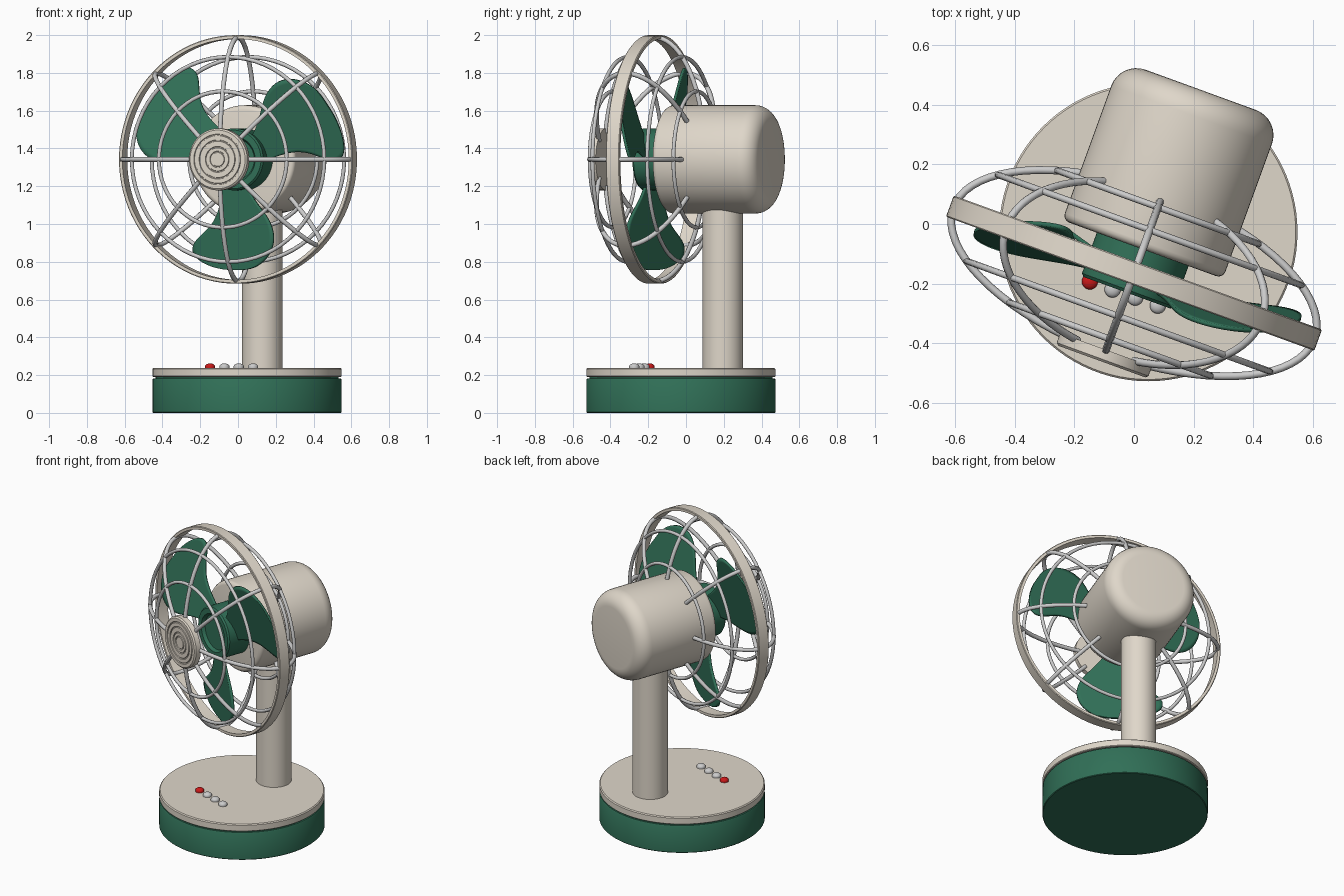
import bpy, bmesh
from math import cos, sin, pi, acos, radians
from mathutils import Matrix, Vector

if "Cube" in bpy.data.objects:
    bpy.data.objects.remove(bpy.data.objects["Cube"])


def material(name, rgb):
    m = bpy.data.materials.new(name)
    m.diffuse_color = (*rgb, 1)
    m.use_nodes = True
    m.node_tree.nodes["Principled BSDF"].inputs["Base Color"].default_value = m.diffuse_color
    return m


CREAM = material("cream", (0.74, 0.68, 0.59))
GREEN = material("green", (0.03, 0.16, 0.095))
RED = material("red", (0.6, 0.01, 0.01))

# Head frame: local x right, y up, z towards the front of the fan, turned 20 degrees
T = radians(20)
HEAD = Matrix(((cos(T), 0, -sin(T), 0),
               (-sin(T), 0, -cos(T), -0.165),
               (0, 1, 0, 1.342),
               (0, 0, 0, 1)))


def finish(obj, mat, matrix, angle=35):
    obj.matrix_world = matrix
    if mat:
        obj.data.materials.append(mat)
    bpy.ops.object.select_all(action='DESELECT')
    obj.select_set(True)
    bpy.context.view_layer.objects.active = obj
    if obj.type == 'CURVE':
        bpy.ops.object.convert(target='MESH')
    bpy.ops.object.shade_smooth_by_angle(angle=radians(angle))
    return obj


def mesh_object(name, bm, mat, matrix):
    bmesh.ops.recalc_face_normals(bm, faces=bm.faces)
    me = bpy.data.meshes.new(name)
    bm.to_mesh(me)
    bm.free()
    obj = bpy.data.objects.new(name, me)
    bpy.context.collection.objects.link(obj)
    return finish(obj, mat, matrix)


def lathe(name, profile, mat, matrix, sides=64, closed=False):
    """Spin (radius, height) points around local z."""
    bm = bmesh.new()
    vs = [bm.verts.new((r, 0, z)) for r, z in profile]
    es = [bm.edges.new(p) for p in zip(vs, vs[1:])]
    if closed:
        es.append(bm.edges.new((vs[-1], vs[0])))
    bmesh.ops.spin(bm, geom=vs + es, cent=(0, 0, 0), axis=(0, 0, 1),
                   angle=2 * pi, steps=sides, use_duplicate=False)
    bmesh.ops.remove_doubles(bm, verts=bm.verts, dist=1e-5)
    return mesh_object(name, bm, mat, matrix)


def wires(name, paths, radius, cyclic):
    cu = bpy.data.curves.new(name, 'CURVE')
    cu.dimensions = '3D'
    cu.bevel_depth = radius
    cu.bevel_resolution = 2
    cu.use_fill_caps = True
    for path in paths:
        sp = cu.splines.new('POLY')
        sp.points.add(len(path) - 1)
        for p, co in zip(sp.points, path):
            p.co = (*co, 1)
        sp.use_cyclic_u = cyclic
        sp.use_smooth = True
    obj = bpy.data.objects.new(name, cu)
    bpy.context.collection.objects.link(obj)
    return finish(obj, None, HEAD, 50)


# Base and pole
BASE = Matrix.Translation((0.048, -0.027, 0))
lathe("base_body", [(0, 0), (0.497, 0), (0.501, 0.004), (0.501, 0.176), (0.497, 0.182),
                    (0.485, 0.182), (0.485, 0.192), (0, 0.192)], GREEN, BASE, 96)
lathe("base_top", [(0, 0.19), (0.497, 0.19), (0.501, 0.194), (0.501, 0.232),
                   (0.495, 0.238), (0, 0.238)], CREAM, BASE, 96)
lathe("pole", [(0, 0.23), (0.107, 0.23), (0.107, 1.12), (0, 1.12)], CREAM,
      Matrix.Translation((0.128, 0.195, 0)), 48)

# Control buttons
for i in range(4):
    place = Matrix.Translation((-0.148 + 0.076 * i, -0.193 - 0.027 * i, 0.236))
    dome = [(0.027 * cos(a * pi / 12), 0.009 + 0.017 * sin(a * pi / 12)) for a in range(7)]
    lathe(f"button_{i + 1}", [(0, 0), (0.027, 0)] + dome, RED if i == 0 else None, place, 24)

# Motor housing with a large rounding at the back
back = [(0.197 + 0.09 * cos(a * pi / 16), -0.565 - 0.09 * sin(a * pi / 16)) for a in range(9)]
front = [(0.262 + 0.025 * sin(a * pi / 8), -0.11 + 0.025 * cos(a * pi / 8)) for a in range(5)]
lathe("motor_housing", [(0, -0.085)] + front + back + [(0, -0.655)], CREAM, HEAD)

# Blade hub
lathe("blade_hub", [(0, 0.05), (0.11, 0.05), (0.122, 0.07), (0.155, 0.07), (0.164, 0.06),
                    (0.164, -0.1), (0, -0.1)], GREEN, HEAD)

# Three pitched blades: rows of (radius, clockwise edge, anticlockwise edge)
ROWS = [(0.11, -0.08, 0.05), (0.2, -0.092, 0.09), (0.3, -0.12, 0.19), (0.37, -0.175, 0.225),
        (0.43, -0.265, 0.232), (0.49, -0.285, 0.212), (0.54, -0.235, 0.17),
        (0.575, -0.14, 0.11), (0.585, -0.06, 0.05)]
for k in range(3):
    bm = bmesh.new()
    grid = []
    for r, t0, t1 in ROWS:
        row = []
        for j in range(6):
            t = t0 + (t1 - t0) * j / 5
            row.append(bm.verts.new((r, t, 0.015 + 0.28 * t)))
        grid.append(row)
    for a, b in zip(grid, grid[1:]):
        for j in range(5):
            bm.faces.new((a[j], b[j], b[j + 1], a[j + 1]))
    blade = mesh_object(f"blade_{k + 1}", bm, GREEN,
                        HEAD @ Matrix.Rotation(radians(30 + 120 * k), 4, 'Z'))
    blade.modifiers.new("round", 'SUBSURF').levels = 2
    blade.modifiers["round"].render_levels = 2
    solid = blade.modifiers.new("thick", 'SOLIDIFY')
    solid.thickness = 0.014
    solid.offset = 0

# Guard: rim band, meridian wires and hoops on an ellipsoid
A, B = 0.645, 0.284
lathe("guard_rim", [(0.638, -0.038), (0.654, -0.038), (0.658, -0.034), (0.658, 0.034),
                    (0.654, 0.038), (0.638, 0.038)], CREAM, HEAD, 96, True)
a0, a1 = acos(0.14 / A), -acos(0.28 / A)
ribs = []
for k in range(8):
    d = Vector((cos(k * pi / 4), sin(k * pi / 4), 0))
    angles = [a0 + (a1 - a0) * i / 28 for i in range(29)]
    ribs.append([d * A * cos(a) + Vector((0, 0, B * sin(a))) for a in angles])
wires("guard_ribs", ribs, 0.013, False)
hoops = []
for r in (0.36, 0.542):
    for side in (1, -1):
        z = side * B * (1 - (r / A) ** 2) ** 0.5
        hoops.append([(r * cos(i * pi / 32), r * sin(i * pi / 32), z) for i in range(64)])
wires("guard_hoops", hoops, 0.011, True)

# Front cap with concentric grooves
cap = [(0, 0.316)]
for r in (0.04, 0.065, 0.1, 0.13):
    cap += [(r - 0.004, 0.316), (r - 0.002, 0.31), (r + 0.002, 0.31), (r + 0.004, 0.316)]
cap += [(0.155, 0.316), (0.164, 0.308), (0.164, 0.274), (0, 0.274)]
lathe("guard_cap", cap, CREAM, HEAD)
